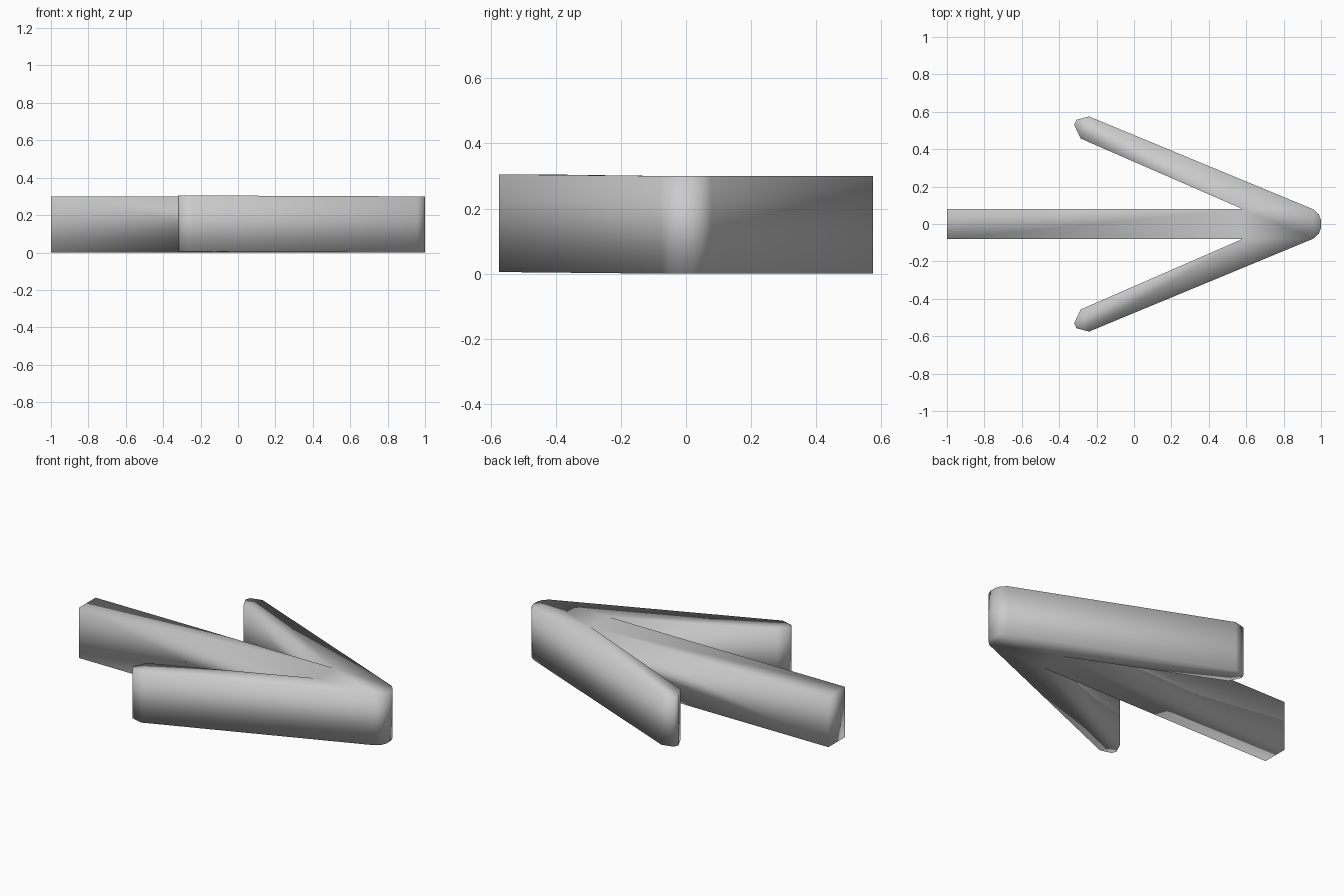
import bpy
import bmesh

if "Cube" in bpy.data.objects:
    bpy.data.objects.remove(bpy.data.objects["Cube"])

HEIGHT = 0.3
LIFT = 0.005   # the front barb rises slightly towards its end

# Outline of one half of the arrow: shaft end, inner corner, barb end, tip
half = [(-1.0, 0.08), (0.58, 0.08), (-0.285, 0.457), (-0.32, 0.53),
        (-0.308, 0.557), (-0.24, 0.575), (0.96, 0.078), (0.988, 0.052),
        (1.0, 0.02)]
outline = half + [(x, -y) for x, y in reversed(half)]


def rise(x, y):
    return LIFT if y < -0.4 else 0.0


# Arrow: extruded outline with shaft and both barbs in one closed body
bm = bmesh.new()
bottom = [bm.verts.new((x, y, rise(x, y))) for x, y in outline]
top = [bm.verts.new((x, y, HEIGHT + rise(x, y))) for x, y in outline]
n = len(outline)
caps = [bm.faces.new(bottom), bm.faces.new(top)]
for i in range(n):
    j = (i + 1) % n
    bm.faces.new((bottom[i], bottom[j], top[j], top[i]))
bmesh.ops.triangulate(bm, faces=caps)
bmesh.ops.recalc_face_normals(bm, faces=bm.faces[:])
for f in bm.faces:
    f.smooth = True

mesh = bpy.data.meshes.new("arrow")
bm.to_mesh(mesh)
bm.free()
arrow = bpy.data.objects.new("arrow", mesh)
bpy.context.collection.objects.link(arrow)
